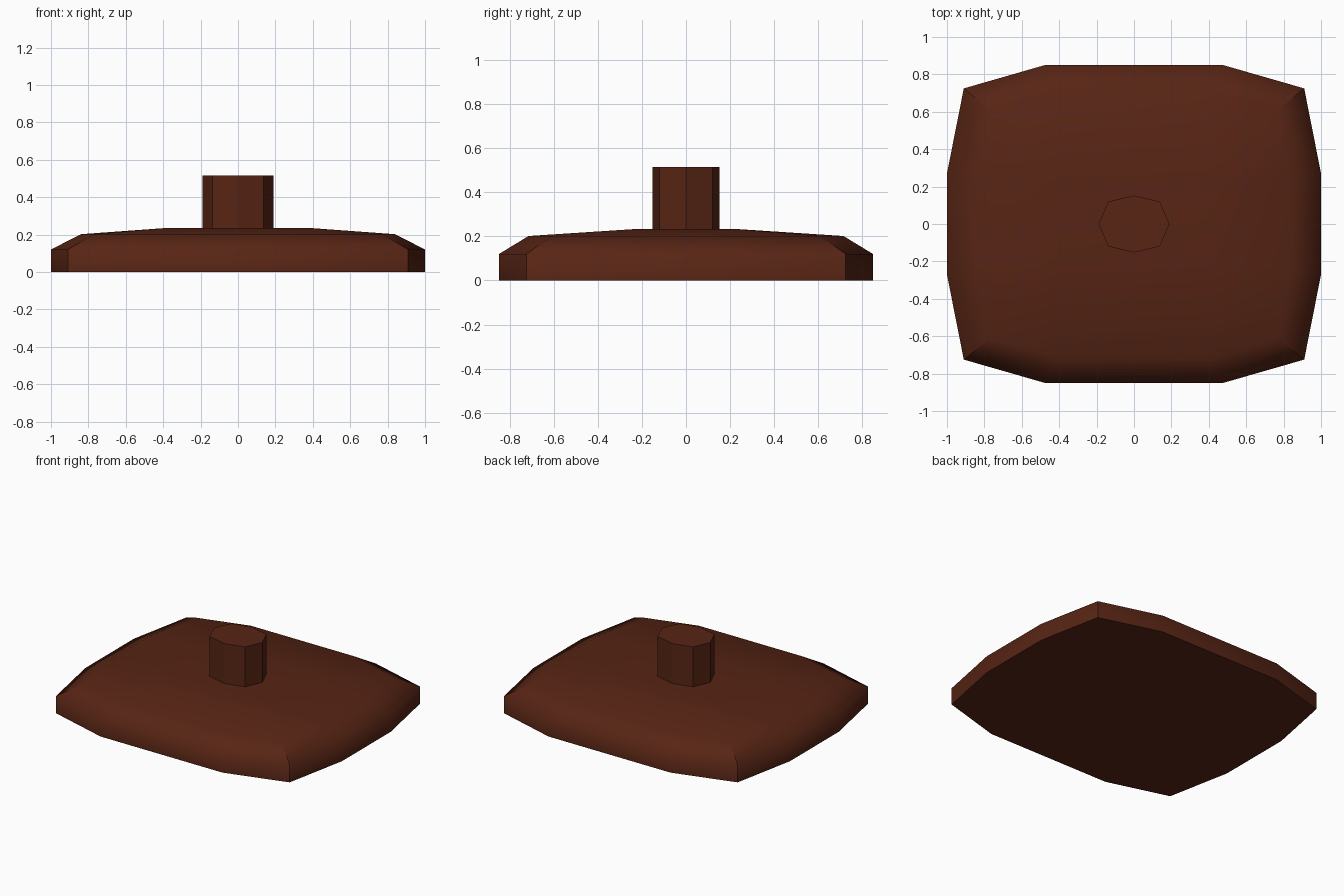
import bpy, bmesh

if "Cube" in bpy.data.objects:
    bpy.data.objects.remove(bpy.data.objects["Cube"])

mat = bpy.data.materials.new("dark_brown")
mat.diffuse_color = (0.095, 0.018, 0.007, 1)
mat.use_nodes = True
mat.node_tree.nodes["Principled BSDF"].inputs["Base Color"].default_value = mat.diffuse_color


def mirrored_ring(quarter):
    """Mirror a counter-clockwise quarter outline into all four quadrants."""
    right = [(x, y) for x, y in quarter]
    top = right + [(-x, y) for x, y in reversed(right)]
    return top + [(-x, -y) for x, y in right] + [(x, -y) for x, y in reversed(right)]


def add_ring(bm, pts, z):
    return [bm.verts.new((x, y, z)) for x, y in pts]


def bridge(bm, low, high):
    n = len(low)
    return [bm.faces.new((low[i], low[(i + 1) % n], high[(i + 1) % n], high[i]))
            for i in range(n)]


def finish(bm, name):
    bm.normal_update()
    me = bpy.data.meshes.new(name)
    bm.to_mesh(me)
    bm.free()
    me.materials.append(mat)
    ob = bpy.data.objects.new(name, me)
    bpy.context.collection.objects.link(ob)
    return ob


# Lid: bowed rectangle with a bevelled rim and a gently domed top
outer = mirrored_ring([(1, 0.27), (0.91, 0.725), (0.475, 0.85)])
inner = mirrored_ring([(0.84, 0.225), (0.77, 0.61), (0.4, 0.715)])
bm = bmesh.new()
base = add_ring(bm, outer, 0)
rim = add_ring(bm, outer, 0.12)
edge = add_ring(bm, inner, 0.202)
bridge(bm, base, rim)
bridge(bm, rim, edge)
bm.faces.new(base[::-1])

# Domed top as a 3 x 3 grid inside the rim
crown = {(sx, sy): bm.verts.new((0.4 * sx, 0.225 * sy, 0.234))
         for sx in (-1, 1) for sy in (-1, 1)}
rows = [[edge[7], edge[8], edge[9], edge[10]],
        [edge[6], crown[-1, -1], crown[1, -1], edge[11]],
        [edge[5], crown[-1, 1], crown[1, 1], edge[0]],
        [edge[4], edge[3], edge[2], edge[1]]]
for a, b in zip(rows, rows[1:]):
    for i in range(3):
        bm.faces.new((a[i], a[i + 1], b[i + 1], b[i]))

# Smooth sides with sharp corners and bottom edge
for f in bm.faces:
    f.smooth = True
for i in range(12):
    bm.edges.get((base[i], base[(i + 1) % 12])).smooth = False
for i in (1, 4, 7, 10):
    bm.edges.get((base[i], rim[i])).smooth = False
    bm.edges.get((rim[i], edge[i])).smooth = False
finish(bm, "lid")

# Knob: flat-sided oval octagon
octagon = [(0.19, 0), (0.137, 0.12), (0, 0.152), (-0.137, 0.12),
           (-0.19, 0), (-0.137, -0.12), (0, -0.152), (0.137, -0.12)]
bm = bmesh.new()
low = add_ring(bm, octagon, 0.23)
high = add_ring(bm, octagon, 0.515)
bridge(bm, low, high)
bm.faces.new(high)
finish(bm, "knob")
